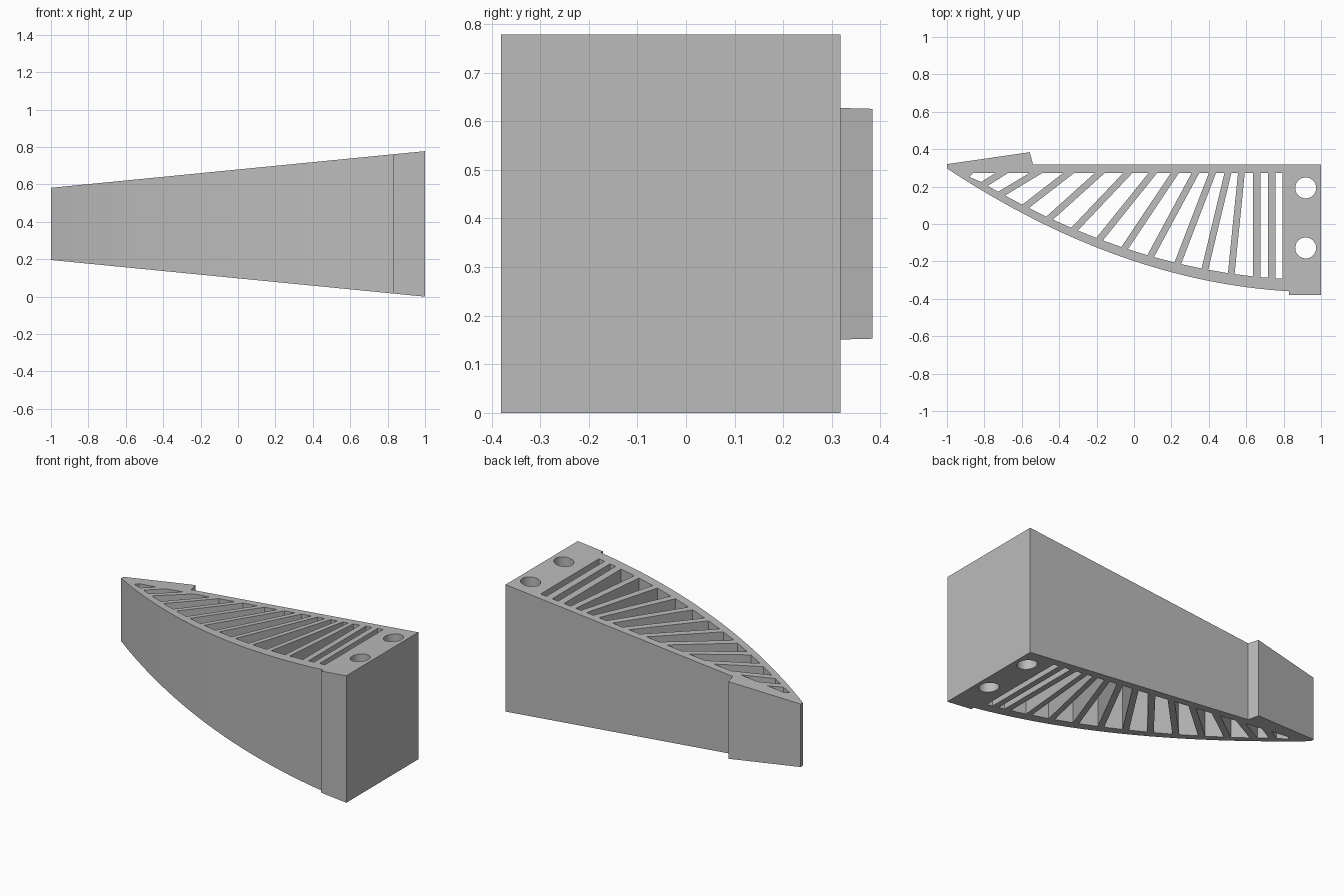
import bpy, bmesh, math

if "Cube" in bpy.data.objects:
    bpy.data.objects.remove(bpy.data.objects["Cube"])

MID, TOP, BAR = 0.389, 0.272, 0.036


def outer(x):
    return -0.198 - 0.331 * x + 0.164 * x * x


def inner(x):
    return -0.145 - 0.317 * x + 0.165 * x * x


def rib_edge(top_x, low_x, side):
    """Top and bottom corner of one side of a slanted rib."""
    dx, dy = top_x - low_x, TOP - inner(low_x)
    d = side * BAR / 2 * math.hypot(dx, dy) / dy
    slope = -0.317 + 0.33 * low_x
    t = slope * d / (dy - slope * dx)
    return (top_x + d, TOP), (low_x + d + t * dx, inner(low_x) + t * dy)


def upright(x):
    return (x, TOP), (x, inner(x))


def add_loop(points):
    s = curve.splines.new('POLY')
    s.points.add(len(points) - 1)
    for p, (x, y) in zip(s.points, points):
        p.co = (x, y, 0, 1)
    s.use_cyclic_u = True


curve = bpy.data.curves.new("bracket_profile", 'CURVE')
curve.dimensions = '2D'
curve.fill_mode = 'BOTH'
curve.extrude = 1

# Outline: curved front, mounting block, straight back, hooked tip
N = 32
arc = [(x, outer(x)) for x in (-1 + 1.83 * i / N for i in range(N + 1))]
add_loop(arc + [(0.83, -0.38), (1, -0.38), (1, 0.318), (-0.54, 0.318),
                (-0.557, 0.384), (-1, 0.32)])

# Openings between the slanted ribs
tops = [-.708, -.526, -.35, -.184, -.034, .10, .218, .328, .419, .502, .574]
lows = [-.80, -.708, -.58, -.451, -.318, -.184, -.05, .089, .234, .379, .52]
left = ((-0.86, TOP), (-0.88, 0.252))
for tx, lx in zip(tops, lows):
    a, b = rib_edge(tx, lx, -1)
    add_loop([left[0], left[1], b, a])
    left = rib_edge(tx, lx, 1)

# Upright slots
for l, r in ((left, upright(0.636)), (upright(0.676), upright(0.716)),
             (upright(0.756), upright(0.795))):
    add_loop([l[0], l[1], r[1], r[0]])

# Bolt holes
for cy in (0.193, -0.128):
    ring = [math.tau * i / 32 for i in range(32)]
    add_loop([(0.918 + 0.056 * math.cos(a), cy + 0.056 * math.sin(a)) for a in ring])

# Solid body, tapering in height towards the tip
helper = bpy.data.objects.new("profile_helper", curve)
bpy.context.collection.objects.link(helper)
deps = bpy.context.evaluated_depsgraph_get()
mesh = bpy.data.meshes.new_from_object(helper.evaluated_get(deps))
bpy.data.objects.remove(helper)

bm = bmesh.new()
bm.from_mesh(mesh)
bmesh.ops.remove_doubles(bm, verts=bm.verts, dist=0.0005)
for v in bm.verts:
    half = 0.291 + 0.098 * v.co.x
    v.co.z = MID + math.copysign(half, v.co.z)
bmesh.ops.recalc_face_normals(bm, faces=bm.faces)
for f in bm.faces:
    f.smooth = False
bm.to_mesh(mesh)
bm.free()

grey = bpy.data.materials.new("grey")
grey.use_nodes = True
colour = (0.5, 0.5, 0.5, 1)
grey.diffuse_color = colour
grey.node_tree.nodes["Principled BSDF"].inputs["Base Color"].default_value = colour
mesh.materials.clear()
mesh.materials.append(grey)
body = bpy.data.objects.new("ribbed_bracket", mesh)
bpy.context.collection.objects.link(body)
